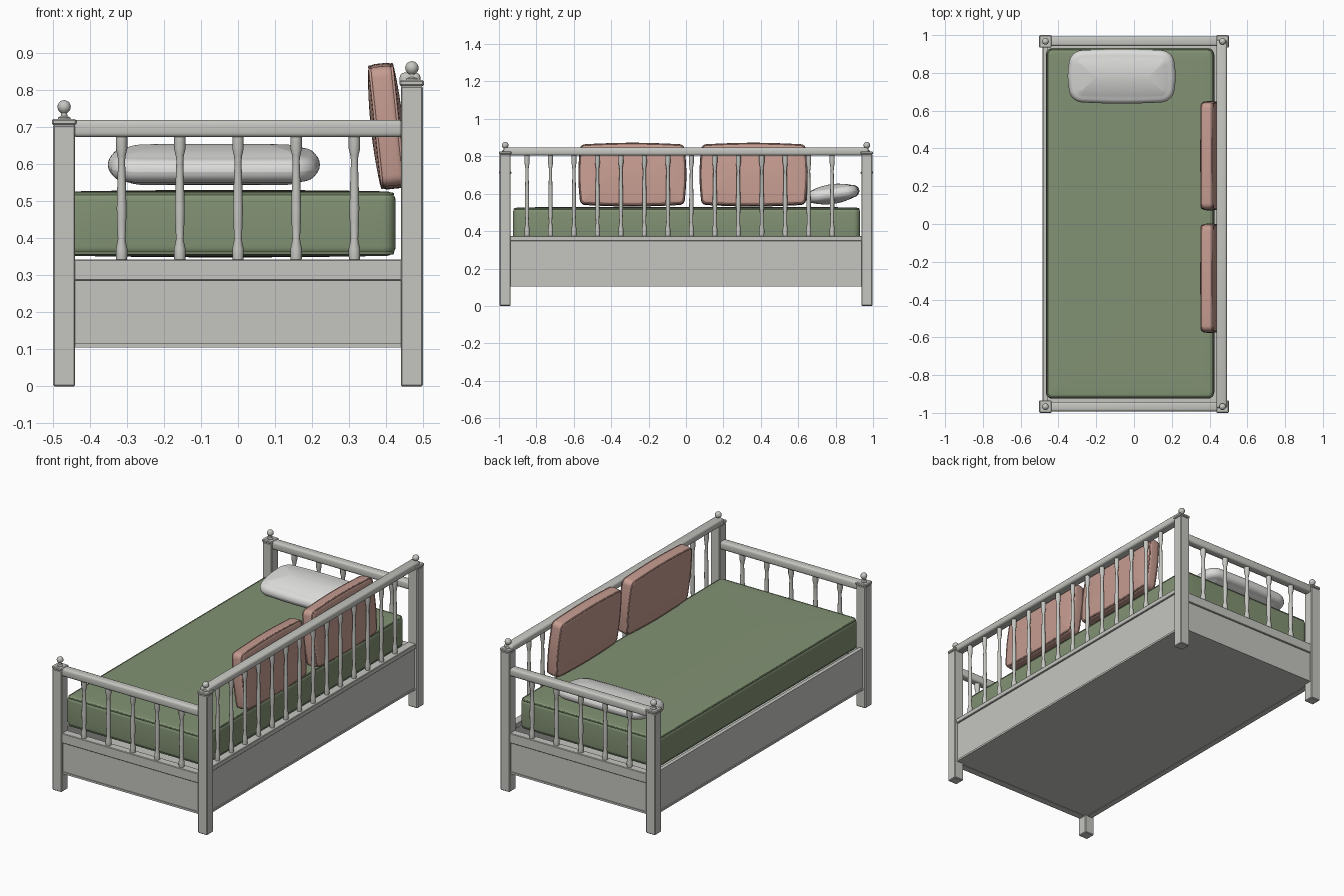
import bpy, bmesh, math
from mathutils import Matrix, Vector

if "Cube" in bpy.data.objects:
    bpy.data.objects.remove(bpy.data.objects["Cube"])


def material(name, rgb):
    m = bpy.data.materials.new(name)
    m.diffuse_color = (*rgb, 1)
    m.use_nodes = True
    m.node_tree.nodes["Principled BSDF"].inputs["Base Color"].default_value = m.diffuse_color
    return m


PAINT = material("grey_paint", (0.56, 0.56, 0.53))
GREEN = material("green_fabric", (0.225, 0.29, 0.175))
PINK = material("pink_fabric", (0.56, 0.33, 0.28))
LINEN = material("white_linen", (0.72, 0.72, 0.71))


def finish(name, bm, mat, matrix=Matrix(), smooth=True):
    bmesh.ops.recalc_face_normals(bm, faces=bm.faces)
    me = bpy.data.meshes.new(name)
    bm.to_mesh(me)
    bm.free()
    ob = bpy.data.objects.new(name, me)
    bpy.context.collection.objects.link(ob)
    me.materials.append(mat)
    ob.matrix_world = matrix
    if smooth:
        bpy.ops.object.select_all(action='DESELECT')
        ob.select_set(True)
        bpy.context.view_layer.objects.active = ob
        bpy.ops.object.shade_smooth_by_angle(angle=math.radians(40))
    return ob


def box(name, x, y, z, bevel=0.003, segs=1):
    """Bevelled box given as (min, max) on each axis."""
    bm = bmesh.new()
    bmesh.ops.create_cube(bm, size=1)
    for v in bm.verts:
        v.co = Vector([(r[0] + r[1]) / 2 + c * (r[1] - r[0])
                       for c, r in zip(v.co, (x, y, z))])
    if bevel:
        bmesh.ops.bevel(bm, geom=bm.edges[:], offset=bevel, segments=segs,
                        affect='EDGES', profile=0.5)
    return finish(name, bm, PAINT, smooth=segs > 1)


def loft(bm, rings):
    """Skin a stack of closed rings and cap both ends."""
    rows = [[bm.verts.new(p) for p in ring] for ring in rings]
    n = len(rows[0])
    for a, b in zip(rows, rows[1:]):
        for i in range(n):
            j = (i + 1) % n
            bm.faces.new((a[i], a[j], b[j], b[i]))
    bm.faces.new(rows[0][::-1])
    bm.faces.new(rows[-1])


def turned(name, x, y, profile, sides=12):
    """Lathe-turned part from (radius, height) pairs."""
    bm = bmesh.new()
    loft(bm, [[(x + r * math.cos(k * math.tau / sides),
                y + r * math.sin(k * math.tau / sides), z)
               for k in range(sides)] for r, z in profile])
    return finish(name, bm, PAINT)


def outline(a, b, r, z, bulge=0.0):
    """Rounded rectangle with slightly bulging sides."""
    pts = []
    for q, (sx, sy) in enumerate(((1, 1), (-1, 1), (-1, -1), (1, -1))):
        for k in range(7):
            t = math.pi / 2 * (q + k / 6)
            pts.append((sx * (a - r) + r * math.cos(t),
                        sy * (b - r) + r * math.sin(t), z))
        # points along the following straight side
        for k in range(1, 8):
            f = 1 - k / 4
            d = bulge * math.cos(f * math.pi / 2)
            along_x, along_y = f * (a - r), f * (b - r)
            pts.append([(along_x, b + d, z), (-a - d, along_y, z),
                        (-along_x, -b - d, z), (a + d, -along_y, z)][q])
    return pts


def padded(name, a, b, h, corner, edge, crown, mat, matrix, bulge=0.0, piping=0.0):
    """Upholstered block: half sizes a, b, h, rounded edges and domed faces."""
    half = [(edge * (1 - math.cos(t)), (h - edge) + edge * math.sin(t))
            for t in (k * math.pi / 12 for k in range(7))]
    span = min(a, b) - edge
    half += [(edge + span * f, h + crown * (1 - (1 - f) ** 2))
             for f in (0.1, 0.25, 0.45, 0.7, 0.95)]
    stack = [(d, -z) for d, z in reversed(half)] + half
    bm = bmesh.new()
    loft(bm, [outline(a - d, b - d, max(corner - d, 0.004), z,
                      bulge * max(0, 1 - d / min(a, b))) for d, z in stack])
    finish(name, bm, mat, matrix)
    if not piping:
        return
    # corded seams along both rims
    d = edge * 0.3
    for s, side in ((-1, "lower"), (1, "upper")):
        cu = bpy.data.curves.new(f"{name}_{side}_piping", 'CURVE')
        cu.dimensions = '3D'
        cu.bevel_depth = piping
        cu.bevel_resolution = 2
        pts = outline(a - d, b - d, max(corner - d, 0.004), s * (h - edge * 0.3), bulge)
        sp = cu.splines.new('POLY')
        sp.points.add(len(pts) - 1)
        for p, co in zip(sp.points, pts):
            p.co = (*co, 1)
        sp.use_cyclic_u = True
        cu.materials.append(mat)
        ob = bpy.data.objects.new(cu.name, cu)
        ob.matrix_world = matrix
        bpy.context.collection.objects.link(ob)


PX, PY = 0.469, 0.967

# Corner posts with caps and ball finials; the right-hand pair is taller
for sx, side, top in ((-1, "left", 0.705), (1, "right", 0.81)):
    for sy, end in ((-1, "front"), (1, "back")):
        x, y = sx * PX, sy * PY
        box(f"{end}_{side}_post", (x - 0.03, x + 0.03), (y - 0.03, y + 0.03), (0, top), 0.004)
        box(f"{end}_{side}_cap", (x - 0.033, x + 0.033), (y - 0.033, y + 0.033),
            (top, top + 0.016), 0.004)
        ball = [(0.018 * math.sin(t), top + 0.049 - 0.018 * math.cos(t))
                for t in (math.pi * k / 10 for k in range(3, 10))]
        turned(f"{end}_{side}_finial", x, y,
               [(0.017, top + 0.014), (0.017, top + 0.02), (0.009, top + 0.024),
                (0.008, top + 0.032)] + ball + [(0.001, top + 0.067)], 16)


def spindle(name, x, y, z0, z1, r):
    shape = ((0.95, 0), (1, 0.04), (1, 0.09), (0.65, 0.17), (0.8, 0.3), (0.85, 0.42),
             (0.75, 0.6), (0.6, 0.8), (0.7, 0.84), (1, 0.9), (1, 1))
    turned(name, x, y, [(r * s, z0 + t * (z1 - z0)) for s, t in shape])


# Head and foot ends: panel, rails, spindles
for sy, end in ((-1, "front"), (1, "back")):
    y = sy * PY
    box(f"{end}_panel", (-0.445, 0.445), (y - 0.015, y + 0.015), (0.11, 0.29), 0)
    box(f"{end}_lower_rail", (-0.445, 0.445), (y - 0.024, y + 0.024), (0.285, 0.342))
    box(f"{end}_top_rail", (-0.445, 0.445), (y - 0.025, y + 0.025), (0.672, 0.719), 0.012, 3)
    box(f"{end}_bottom_lip", (-0.445, 0.445), (y - 0.02, y + 0.02), (0.105, 0.116), 0)
    for i in range(5):
        spindle(f"{end}_spindle_{i + 1}", (i - 2) * 0.157, y, 0.34, 0.675, 0.0155)

# Long sides: panels and lips, with a railing on the right only
for sx, side in ((-1, "left"), (1, "right")):
    x = sx * PX
    box(f"{side}_panel", (x - 0.011, x + 0.011), (-0.94, 0.94), (0.11, 0.346), 0)
    box(f"{side}_bottom_lip", (x - 0.016, x + 0.016), (-0.94, 0.94), (0.105, 0.116), 0)
box("right_lower_rail", (0.439, 0.489), (-0.94, 0.94), (0.346, 0.374))
box("right_top_rail", (0.436, 0.492), (-0.975, 0.975), (0.805, 0.846), 0.012, 3)
for i in range(14):
    spindle(f"right_spindle_{i + 1}", 0.464, -0.85 + i * 0.1255, 0.37, 0.81, 0.0135)

# Base board under the mattress
box("base_board", (-0.46, 0.46), (-0.96, 0.96), (0.107, 0.125), 0)

# Mattress
padded("mattress", 0.446, 0.928, 0.087, 0.035, 0.025, 0.004, GREEN,
       Matrix.Translation((-0.021, 0.003, 0.439)), piping=0.004)

# Sleeping pillow, tilted up toward the head end
padded("pillow", 0.28, 0.14, 0.033, 0.075, 0.033, 0.02, LINEN,
       Matrix.Translation((-0.065, 0.782, 0.598)) @ Matrix.Rotation(math.radians(8), 4, 'X'),
       bulge=0.006)

# Back cushions standing against the side railing
for i, y in enumerate((-0.287, 0.361)):
    padded(f"back_cushion_{i + 1}", 0.162, 0.281, 0.036, 0.03, 0.02, 0.008, PINK,
           Matrix.Translation((0.402, y, 0.702)) @ Matrix.Rotation(math.radians(84), 4, 'Y'),
           bulge=0.008, piping=0.004)
